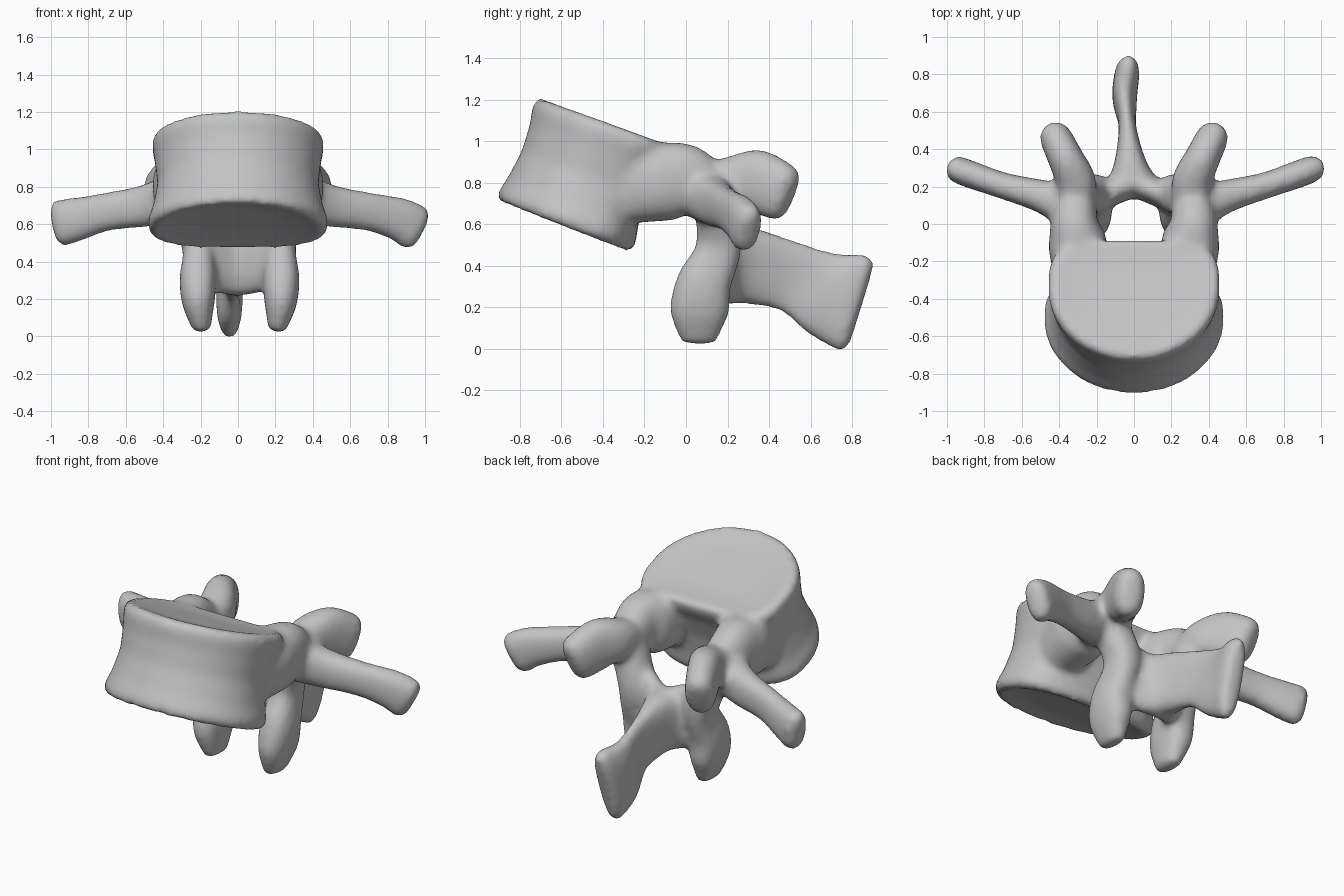
import bpy
import bmesh
import math
from mathutils import Vector, Matrix

cube = bpy.data.objects.get("Cube")
if cube:
    bpy.data.objects.remove(cube, do_unlink=True)

SIDES = 24
SWELL = 0.008  # makes up for the later smoothing
bm = bmesh.new()


def skin(rings):
    """Close a stack of point rings into a solid."""
    loops = [[bm.verts.new(p) for p in ring] for ring in rings]
    for a, b in zip(loops, loops[1:]):
        for i in range(len(a)):
            j = (i + 1) % len(a)
            bm.faces.new((a[i], a[j], b[j], b[i]))
    bm.faces.new(loops[0][::-1])
    bm.faces.new(loops[-1])


def spline(stations, steps=5):
    """Catmull-Rom smoothing of (x, y, z, half width, half height)."""
    pts = [Vector(s) for s in stations]
    pts = [2 * pts[0] - pts[1]] + pts + [2 * pts[-1] - pts[-2]]
    out = []
    for a, b, c, d in zip(pts, pts[1:], pts[2:], pts[3:]):
        for k in range(steps):
            t = k / steps
            out.append(0.5 * (2 * b + (c - a) * t + (2 * a - 5 * b + 4 * c - d) * t**2
                              + (3 * b - a - 3 * c + d) * t**3))
    return out + [pts[-2]]


def dome(end, inner):
    """Extra stations that round off the end of a limb."""
    along = (Vector(end[:3]) - Vector(inner[:3])).normalized()
    r = 0.8 * min(end[3], end[4])
    out = []
    for a in (0.4, 0.8, 1.15, 1.4):
        cut = r * (1 - math.cos(a))
        out.append(Vector((*(Vector(end[:3]) + along * r * math.sin(a)),
                           end[3] - cut, end[4] - cut)))
    return out


def limb(stations, up=(0, 0, 1), side=1, power=0.85):
    """Oval tube with a domed end, swept through the stations."""
    path = spline(stations)
    path += dome(path[-1], path[-2])
    rings = []
    for i, p in enumerate(path):
        near, far = path[max(i - 1, 0)], path[min(i + 1, len(path) - 1)]
        tangent = (Vector(far[:3]) - Vector(near[:3])).normalized()
        u = tangent.cross(Vector(up)).normalized()
        v = u.cross(tangent)
        ring = []
        for k in range(SIDES):
            a = math.tau * k / SIDES
            c, s = math.cos(a), math.sin(a)
            c = math.copysign(abs(c)**power, c) * (p[3] + SWELL)
            s = math.copysign(abs(s)**power, s) * (p[4] + SWELL)
            q = Vector(p[:3]) + u * c + v * s
            ring.append((q.x * side, q.y, q.z))
        rings.append(ring)
    skin(rings)


def body_ring(t, width, inset=0.0, sink=0.0):
    """D-shaped slice of the body; t runs from lower to upper plate."""
    front = Vector((0, -0.92, 0.73)).lerp(Vector((0, -0.72, 1.235)), t)
    back = Vector((0, -0.26, 0.475)).lerp(Vector((0, -0.075, 1.0)), t)
    corner = 0.75 - 0.25 * t
    ring = []
    for k in range(48):
        a = math.tau * k / 48
        c, s = math.cos(a), math.sin(a)
        if s > 0:
            c, s = math.copysign(abs(c)**corner, c), s**corner
        f = 0.6 + (0.6 if s < 0 else 0.4) * s
        f = 0.5 + (f - 0.5) * (1 - inset)
        q = front.lerp(back, f)
        ring.append((width * c, q.y, q.z + sink))
    return ring


# Body: waisted drum with rounded rims and slightly hollow end plates
skin([body_ring(0, 0.24, 0.5, 0.04), body_ring(0, 0.38, 0.18, 0.02),
      body_ring(0, 0.45, 0.05), body_ring(0.04, 0.48, 0.01), body_ring(0.1, 0.485),
      body_ring(0.25, 0.455, 0.05), body_ring(0.5, 0.43, 0.09),
      body_ring(0.75, 0.445, 0.06), body_ring(0.9, 0.46), body_ring(0.97, 0.455, 0.02),
      body_ring(1, 0.425, 0.07), body_ring(1, 0.36, 0.2, -0.01),
      body_ring(1, 0.22, 0.5, -0.02)])

for side in (1, -1):
    # Pedicle, flared where it leaves the body
    limb([(0.3, -0.34, 0.81, 0.11, 0.18), (0.3, -0.12, 0.82, 0.15, 0.18),
          (0.32, 0, 0.825, 0.12, 0.17), (0.31, 0.12, 0.77, 0.1, 0.12)], side=side)
    # Transverse process, a little lower on the left
    limb([(0.34, 0.09, 0.76, 0.11, 0.12), (0.5, 0.15, 0.715, 0.08, 0.105),
          (0.7, 0.205, 0.685, 0.063, 0.095), (0.86, 0.26, 0.645, 0.065, 0.11),
          (0.94, 0.29, 0.615 - 0.012 * side, 0.065, 0.12)], side=side)
    # Superior articular process
    limb([(0.31, 0.1, 0.78, 0.1, 0.11), (0.312, 0.23, 0.825, 0.1, 0.115),
          (0.36, 0.34, 0.825, 0.088, 0.145), (0.415, 0.455, 0.775, 0.08, 0.135)],
         side=side)
    # Inferior articular process
    out = 0.22 + 0.008 * side
    limb([(0.3, 0.13, 0.78, 0.1, 0.09), (0.225, 0.16, 0.57, 0.09, 0.1),
          (out, 0.145, 0.46, 0.075, 0.105), (out + 0.003, 0.085, 0.33, 0.09, 0.125),
          (out, 0.065, 0.2, 0.08, 0.135), (out - 0.015, 0.06, 0.08, 0.048, 0.09)],
         up=(0, 1, 0), side=side)

# Lamina bridging the arch behind the canal
limb([(-0.2, 0.13, 0.53, 0.06, 0.15), (-0.12, 0.17, 0.46, 0.065, 0.18),
      (0, 0.215, 0.42, 0.07, 0.18), (0.12, 0.17, 0.46, 0.065, 0.18),
      (0.2, 0.13, 0.53, 0.06, 0.15)])

# Spinous process: thin blade with a thicker, drooping end
limb([(-0.01, 0.2, 0.43, 0.15, 0.18), (-0.02, 0.32, 0.415, 0.08, 0.175),
      (-0.035, 0.52, 0.36, 0.038, 0.165), (-0.05, 0.68, 0.28, 0.058, 0.205),
      (-0.038, 0.8, 0.24, 0.06, 0.235)], power=0.75)

bmesh.ops.recalc_face_normals(bm, faces=bm.faces)
mesh = bpy.data.meshes.new("vertebra")
bm.to_mesh(mesh)
bm.free()

bone = bpy.data.materials.new("bone_grey")
bone.use_nodes = True
colour = (0.55, 0.55, 0.55, 1)
bone.diffuse_color = colour
bone.node_tree.nodes["Principled BSDF"].inputs["Base Color"].default_value = colour
mesh.materials.append(bone)

vertebra = bpy.data.objects.new("vertebra", mesh)
bpy.context.collection.objects.link(vertebra)

# Fuse the parts into one surface and soften the joins
fuse = vertebra.modifiers.new("fuse", 'REMESH')
fuse.mode = 'VOXEL'
fuse.voxel_size = 0.018
fuse.use_smooth_shade = True
soften = vertebra.modifiers.new("soften", 'SMOOTH')
soften.factor = 0.5
soften.iterations = 16

bpy.ops.object.select_all(action='DESELECT')
vertebra.select_set(True)
bpy.context.view_layer.objects.active = vertebra
bpy.ops.object.convert(target='MESH')

# Stand it on the ground
mesh = vertebra.data
mesh.transform(Matrix.Translation((0, 0, -min(v.co.z for v in mesh.vertices))))
bpy.ops.object.shade_smooth()
